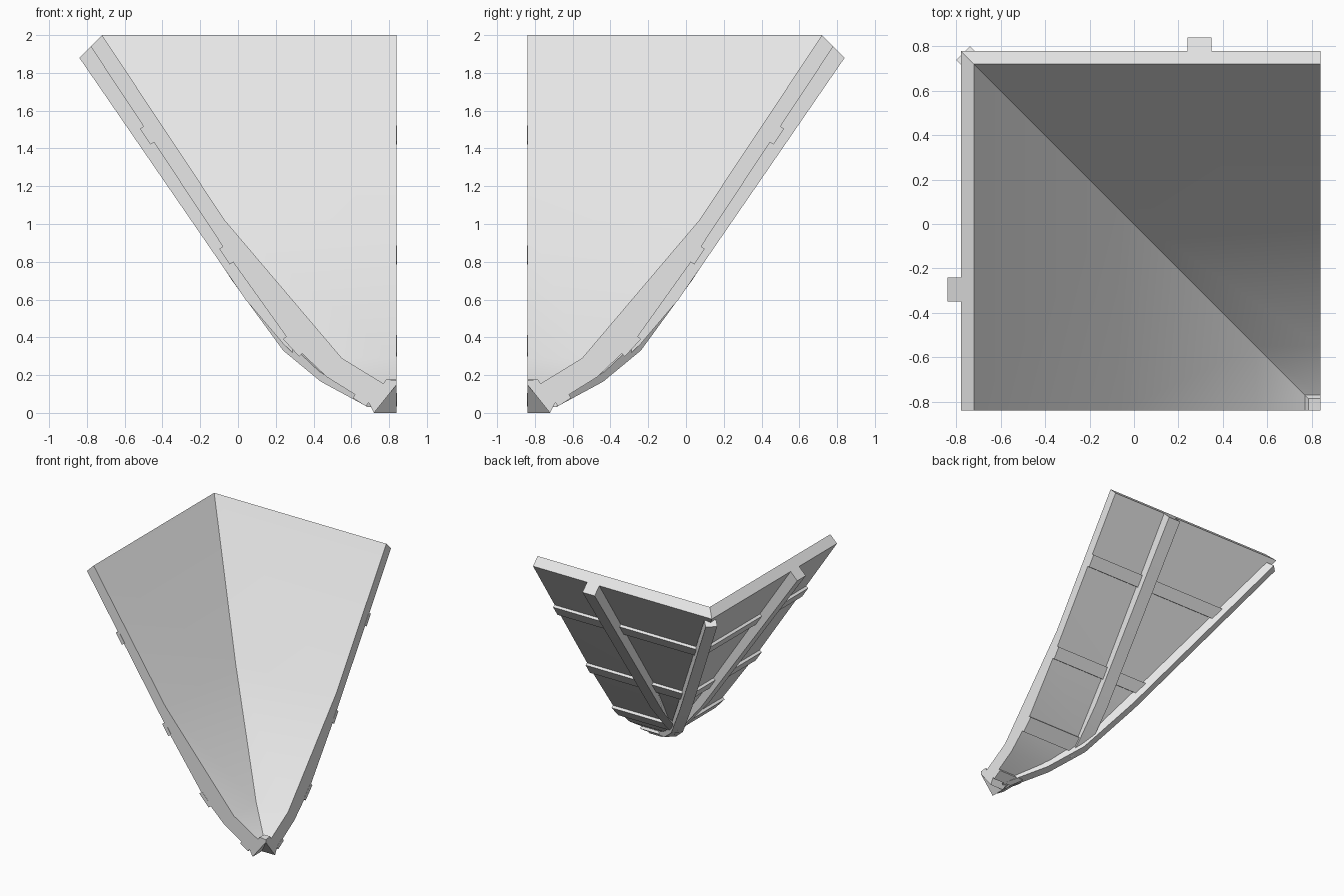
import bpy, bmesh, math
from mathutils import Vector

cube = bpy.data.objects.get("Cube")
if cube:
    bpy.data.objects.remove(cube)

EDGE = 0.84  # distance of the two open sides from the centre

grey = bpy.data.materials.new("light_grey")
grey.use_nodes = True
grey.diffuse_color = (0.8, 0.8, 0.8, 1)
grey.node_tree.nodes["Principled BSDF"].inputs["Base Color"].default_value = (0.8, 0.8, 0.8, 1)


def loft(name, rings):
    """Join rings of matching points into a closed, capped solid."""
    bm = bmesh.new()
    rows = [[bm.verts.new(p) for p in ring] for ring in rings]
    for a, b in zip(rows, rows[1:]):
        for i in range(len(a)):
            j = (i + 1) % len(a)
            bm.faces.new((a[i], a[j], b[j], b[i]))
    bm.faces.new(rows[0])
    bm.faces.new(rows[-1])
    bmesh.ops.remove_doubles(bm, verts=bm.verts, dist=0.0005)
    bmesh.ops.dissolve_degenerate(bm, edges=bm.edges, dist=0.0005)
    bmesh.ops.recalc_face_normals(bm, faces=bm.faces)
    mesh = bpy.data.meshes.new(name)
    bm.to_mesh(mesh)
    bm.free()
    mesh.materials.append(grey)
    obj = bpy.data.objects.new(name, mesh)
    bpy.context.collection.objects.link(obj)
    bpy.ops.object.select_all(action='DESELECT')
    obj.select_set(True)
    bpy.context.view_layer.objects.active = obj
    bpy.ops.object.shade_smooth_by_angle(angle=math.radians(28))
    return obj


def swap(p):
    """Reflect a point of the back wall onto the side wall."""
    return Vector((-p[1], -p[0], p[2]))


def wall_prism(name, profile, low, high):
    """Extrude a profile across each wall, mitred where it meets the valley."""
    ends = [[Vector((high, v - EDGE, z)) for v, z in profile],
            [Vector((min(high, max(low, EDGE - v)), v - EDGE, z)) for v, z in profile]]
    loft("back_" + name, ends)
    loft("side_" + name, [[swap(p) for p in ring] for ring in ends])


# Two mitred walls: (distance from the tip, height) around the thickness
inner = [(0, 0.172), (0.055, 0.178), (0.07, 0.155), (0.29, 0.29), (0.91, 1.02), (1.56, 2.0)]
outer = [(1.62, 1.94), (0.86, 0.79), (0.56, 0.37), (0.37, 0.19), (0.145, 0.05), (0.12, 0), (0, 0.15)]
section = inner + outer
back_end = [Vector((EDGE, v - EDGE, z)) for v, z in section]
valley = [Vector((EDGE - v, v - EDGE, z)) for v, z in section]
loft("walls", [back_end, valley, [swap(p) for p in back_end]])

# Diagonal beam under the valley
beam = [(1.61, 1.87), (0.84, 0.70), (0.57, 0.33), (0.37, 0.165), (0.12, 0.03),
        (0.16, 0.08), (0.38, 0.22), (0.57, 0.40), (0.84, 0.80), (1.57, 1.90)]
half = Vector((0.031, 0.031, 0))
centre = [Vector((EDGE - v, v - EDGE, z)) for v, z in beam]
loft("valley_beam", [[p + half for p in centre], [p - half for p in centre]])

# Deep rib running up the underside of each wall
rib = [(1.68, 1.88), (0.80, 0.60), (0.60, 0.365), (0.49, 0.26),
       (0.49, 0.30), (0.60, 0.43), (0.88, 0.84), (1.62, 1.94)]
wall_prism("rib", rib, 0.24, 0.35)

# Thin battens across the underside of each wall
battens = [((1.34, 1.516), (1.285, 1.433)),
           ((0.92, 0.881), (0.865, 0.798)),
           ((0.585, 0.405), (0.50, 0.313)),
           ((0.22, 0.097), (0.15, 0.053))]
for i, (top, bottom) in enumerate(battens, 1):
    a, b = Vector(top), Vector(bottom)
    d = (a - b).normalized()
    out = Vector((d.y, -d.x))
    ring = [a - out * 0.01, a + out * 0.022, b + out * 0.022, b - out * 0.01]
    wall_prism(f"batten_{i}", [tuple(p) for p in ring], -EDGE, EDGE + 0.001)
